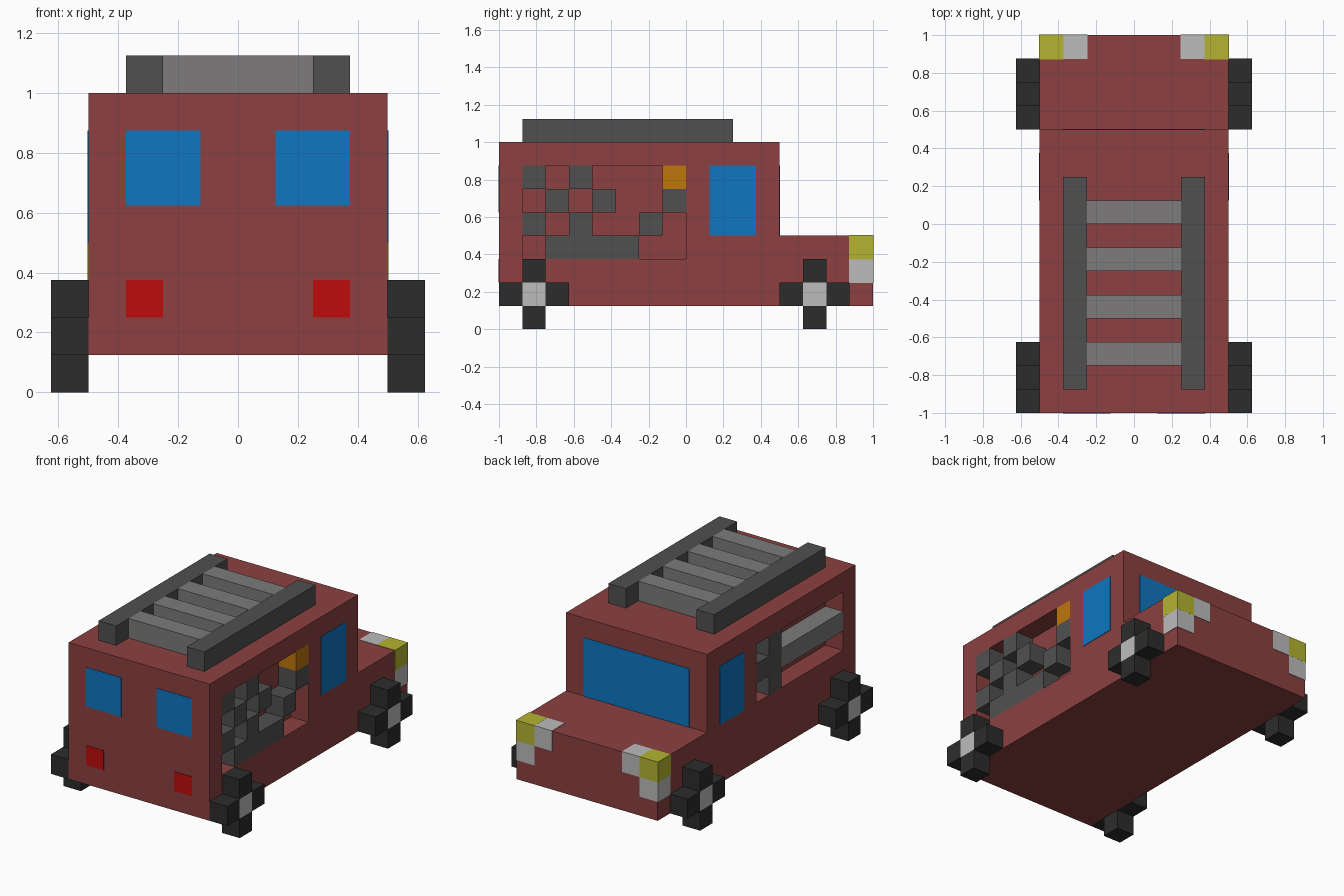
import bpy, bmesh
from mathutils import Vector

cube = bpy.data.objects.get("Cube")
if cube:
    bpy.data.objects.remove(cube, do_unlink=True)

U = 0.125   # block size
P = 0.003   # how far thin plates stand proud


def material(name, r, g, b):
    lin = [((c / 255 + 0.055) / 1.055) ** 2.4 if c > 10 else c / 255 / 12.92 for c in (r, g, b)]
    m = bpy.data.materials.new(name)
    m.use_nodes = True
    m.diffuse_color = (*lin, 1)
    m.node_tree.nodes["Principled BSDF"].inputs["Base Color"].default_value = (*lin, 1)
    return m


PAINT = material("body red", 140, 64, 64)
GLASS = material("window blue", 14, 118, 192)
TAIL = material("tail light red", 190, 12, 12)
TYRE = material("tyre black", 44, 44, 44)
WHITE = material("pale grey", 188, 188, 188)
YELLOW = material("indicator yellow", 180, 180, 50)
ORANGE = material("beacon orange", 190, 118, 12)
DARK = material("dark grey", 80, 80, 80)
MID = material("mid grey", 125, 123, 123)


def finish(name, bm, mat):
    bmesh.ops.recalc_face_normals(bm, faces=bm.faces)
    mesh = bpy.data.meshes.new(name)
    bm.to_mesh(mesh)
    bm.free()
    mesh.materials.append(mat)
    ob = bpy.data.objects.new(name, mesh)
    bpy.context.collection.objects.link(ob)
    return ob


def boxes(name, mat, spans, grow=0.0):
    """One object made of boxes, each given as (x0, x1, y0, y1, z0, z1)."""
    bm = bmesh.new()
    for x0, x1, y0, y1, z0, z1 in spans:
        lo, hi = Vector((x0, y0, z0)), Vector((x1, y1, z1))
        new = bmesh.ops.create_cube(bm, size=1)["verts"]
        for v in new:
            v.co = (lo + hi) / 2 + v.co * (hi - lo + Vector((2 * grow,) * 3))
    return finish(name, bm, mat)


def mirrored(s):
    """The same span on the other side of x = 0."""
    return (-s[1], -s[0]) + tuple(s[2:])


# Body: side profile pulled across the width
profile = [(-1, .125), (1, .125), (1, .5), (.5, .5), (.5, 1), (-1, 1)]
bm = bmesh.new()
face = bm.faces.new([bm.verts.new((-.5, y, z)) for y, z in profile])
new = bmesh.ops.extrude_face_region(bm, geom=[face])["geom"]
bmesh.ops.translate(bm, vec=(1, 0, 0), verts=[g for g in new if isinstance(g, bmesh.types.BMVert)])
body = finish("body", bm, PAINT)

# Equipment bays cut into both sides
for span in ((.375, .6, -.875, 0, .375, .875), (-.6, -.375, -.875, 0, .5, .875)):
    cutter = boxes("bay_cutter", PAINT, [span])
    cutter.hide_render = True
    mod = body.modifiers.new("bay", "BOOLEAN")
    mod.operation, mod.solver, mod.object = "DIFFERENCE", "EXACT", cutter
    bpy.context.view_layer.objects.active = body
    bpy.ops.object.modifier_apply(modifier=mod.name)
    bpy.data.objects.remove(cutter, do_unlink=True)

# Left bay: blocks of gear laid out from the top row down
rows = ["#.#....", ".#.#..#", "#.#..#.", ".####.."]
gear = []
for r, row in enumerate(rows):
    for c, mark in enumerate(row):
        if mark == "#":
            y, z = -.875 + c * U, .75 - r * U
            gear.append((.375, .5, y, y + U, z, z + U))
boxes("left_bay_gear", DARK, gear)
boxes("left_bay_beacon", ORANGE, [(.375, .5, -.125, 0, .75, .875)])

# Right bay: upright valve and a long hose roll
boxes("right_bay_valve", DARK, [(-.5, -.375, -.25, -.125, .5, .875),
                                (-.5, -.375, -.125, 0, .625, .75)])
boxes("right_bay_hose", MID, [(-.5, -.375, -.875, -.25, .625, .75)])

# Roof ladder
rail = (.25, .375, -.875, .25, 1, 1.125)
boxes("ladder_rails", DARK, [rail, mirrored(rail)])
boxes("ladder_rungs", MID, [(-.25, .25, y, y + U, 1, 1.125) for y in (-.75, -.5, -.25, 0)])

# Windows
boxes("windscreen", GLASS, [(-.375, .375, .5 - P, .5 + P, .5, .875)])
end = (.125, .375, -1 - P, -1 + P, .625, .875)
boxes("end_windows", GLASS, [end, mirrored(end)])
side = (.5 - P, .5 + P, .125, .375, .5, .875)
boxes("side_windows", GLASS, [side, mirrored(side)])

# Lights
tail = (.25, .375, -1 - P, -1 + P, .25, .375)
boxes("tail_lights", TAIL, [tail, mirrored(tail)])
corner = (.375, .5, .875, 1, .375, .5)
boxes("corner_indicators", YELLOW, [corner, mirrored(corner)], P)
inner = (.25, .375 - P, .875, 1, .375, .5)
lower = (.375, .5, .875, 1, .25, .375 - P)
boxes("headlamps", WHITE, [inner, mirrored(inner), lower, mirrored(lower)], P * .9)

# Wheels: four tyre blocks around a pale hub
for label, y in (("rear", -.8125), ("front", .6875)):
    for sidename, flip in (("left", False), ("right", True)):
        hub = (.5, .625, y - U / 2, y + U / 2, .125, .25)
        tyre = []
        for dy, dz in ((-U, 0), (U, 0), (0, -U), (0, U)):
            tyre.append((.5, .625, hub[2] + dy, hub[3] + dy, hub[4] + dz, hub[5] + dz))
        if flip:
            hub, tyre = mirrored(hub), [mirrored(t) for t in tyre]
        boxes(f"{label}_{sidename}_tyre", TYRE, tyre)
        boxes(f"{label}_{sidename}_hub", WHITE, [hub])
